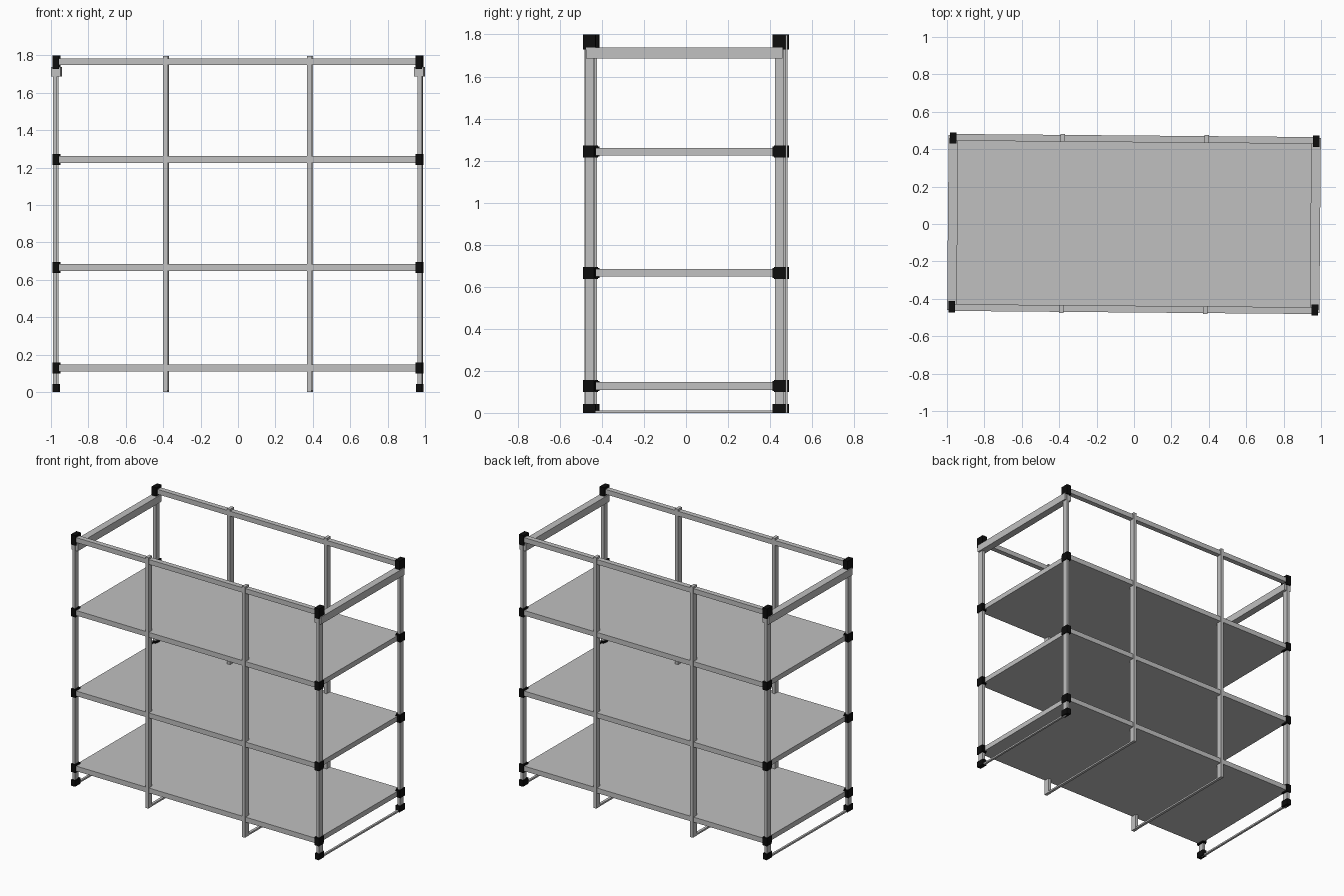
import bpy, bmesh, math
from mathutils import Matrix

if "Cube" in bpy.data.objects:
    bpy.data.objects.remove(bpy.data.objects["Cube"])


def material(name, value):
    m = bpy.data.materials.new(name)
    m.diffuse_color = (value, value, value, 1)
    m.use_nodes = True
    m.node_tree.nodes["Principled BSDF"].inputs["Base Color"].default_value = m.diffuse_color
    return m


grey = material("grey metal", 0.53)
black = material("black plastic", 0.004)
TURN = Matrix.Rotation(math.radians(-0.49), 4, 'Z')  # rack stands slightly turned


def boxes(name, mat, spans):
    """One object from boxes given as (x0, x1, y0, y1, z0, z1)."""
    bm = bmesh.new()
    for x0, x1, y0, y1, z0, z1 in spans:
        place = Matrix.Translation(((x0 + x1) / 2, (y0 + y1) / 2, (z0 + z1) / 2))
        size = Matrix.Diagonal((x1 - x0, y1 - y0, z1 - z0, 1))
        bmesh.ops.create_cube(bm, size=1, matrix=TURN @ place @ size)
    mesh = bpy.data.meshes.new(name)
    bm.to_mesh(mesh)
    bm.free()
    mesh.materials.append(mat)
    obj = bpy.data.objects.new(name, mesh)
    bpy.context.collection.objects.link(obj)
    return obj


def flip(span, sx, sy):
    """Mirror a box span into another quadrant."""
    x0, x1, y0, y1, z0, z1 = span
    xs = sorted((x0 * sx, x1 * sx))
    ys = sorted((y0 * sy, y1 * sy))
    return (*xs, *ys, z0, z1)


def corners(span):
    return [flip(span, sx, sy) for sx in (-1, 1) for sy in (-1, 1)]


LEVELS = (0.128, 0.666, 1.243)
H = 0.018  # half height of rails and shelves

# Upright posts at the corners and in the middle of the long sides
boxes("corner_posts", grey, corners((0.963, 0.984, 0.431, 0.473, 0.005, 1.74)))
boxes("middle_posts", grey, corners((0.374, 0.397, 0.436, 0.479, 0, 1.797)))

# Shelves with long rails along front and back
for i, z in enumerate(LEVELS):
    boxes(f"shelf_{i + 1}", grey, [(-0.97, 0.97, -0.437, 0.437, z - H, z + H)])
    boxes(f"shelf_rails_{i + 1}", grey,
          [flip((-0.965, 0.965, 0.437, 0.473, z - H, z + H), 1, s) for s in (-1, 1)])

# Open top frame: long rails and heavier end rails
boxes("top_long_rails", grey,
      [flip((-0.965, 0.965, 0.437, 0.473, 1.748, 1.783), 1, s) for s in (-1, 1)])
boxes("top_end_rails", grey,
      [flip((0.944, 0.995, -0.468, 0.468, 1.686, 1.738), s, 1) for s in (-1, 1)])

# Thin floor runners
boxes("floor_runners", grey,
      [flip((a, b, -0.45, 0.45, 0, 0.012), s, 1)
       for a, b in ((0.966, 0.981), (0.376, 0.395)) for s in (-1, 1)])

# Black corner connectors: a sleeve around the post with a rail socket
for i, z in enumerate(LEVELS):
    boxes(f"shelf_connectors_{i + 1}", black,
          corners((0.953, 0.989, 0.428, 0.482, z - 0.029, z + 0.029)) +
          corners((0.956, 0.986, 0.42, 0.43, z - 0.024, z + 0.024)))
boxes("top_connectors", black, corners((0.953, 0.989, 0.421, 0.482, 1.728, 1.8)))
boxes("feet", black, corners((0.956, 0.988, 0.421, 0.482, 0, 0.043)))
